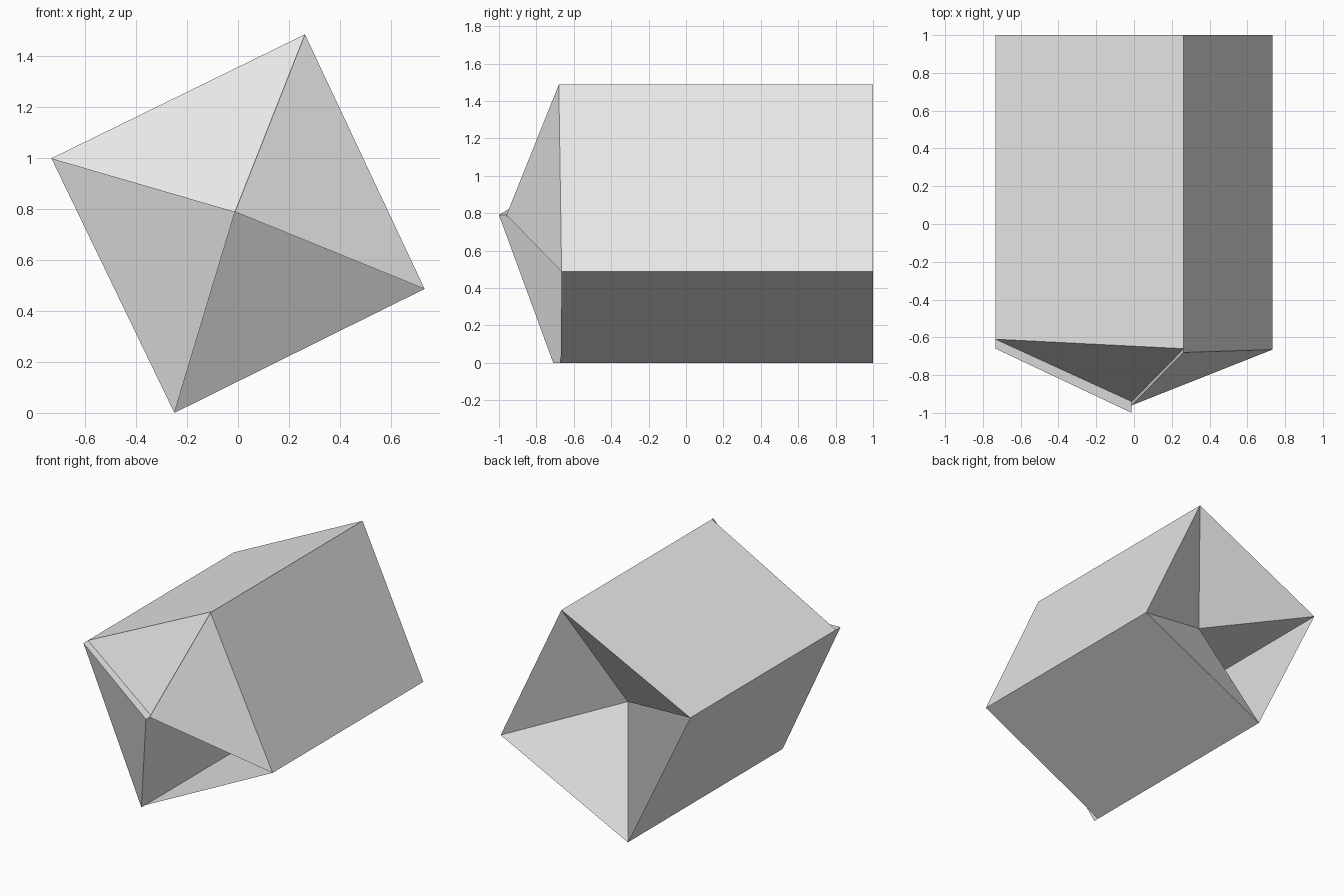
import bpy

if "Cube" in bpy.data.objects:
    bpy.data.objects.remove(bpy.data.objects["Cube"])

grey = bpy.data.materials.new("light_grey")
grey.diffuse_color = (0.8, 0.8, 0.8, 1)
grey.use_nodes = True
grey.node_tree.nodes["Principled BSDF"].inputs["Base Color"].default_value = grey.diffuse_color

# Cross-section: corners of a tilted square and the off-centre hub (x, z)
A, B, C, D = (-0.733, 1.0), (0.263, 1.487), (0.733, 0.487), (-0.25, 0.0)
HUB = (-0.012, 0.79)
BACK, HUB_BACK = 1.0, 0.66


def wedge(name, p, q, front, front_cap=True, back_cap=True):
    """Triangular tube along y from two corners and the hub, with optional end caps."""
    section = (p, q, HUB)
    verts = [(x, y, z) for (x, z), y in zip(section, front)]
    verts += [(x, y, z) for (x, z), y in zip(section, (BACK, BACK, HUB_BACK))]
    faces = [(i, (i + 1) % 3, (i + 1) % 3 + 3, i + 3) for i in range(3)]
    if front_cap:
        faces.append((2, 1, 0))
    if back_cap:
        faces.append((3, 4, 5))
    mesh = bpy.data.meshes.new(name)
    mesh.from_pydata(verts, [], faces)
    mesh.materials.append(grey)
    obj = bpy.data.objects.new(name, mesh)
    bpy.context.collection.objects.link(obj)
    return obj


# Four wedges: the left one is open behind, the bottom one open in front
wedge("top_wedge", A, B, (-0.61, -0.66, -0.94))
wedge("right_wedge", B, C, (-0.68, -0.665, -0.96))
wedge("bottom_wedge", C, D, (-0.665, -0.67, -0.96), front_cap=False)
wedge("left_wedge", D, A, (-0.71, -0.66, -1.0), back_cap=False)
